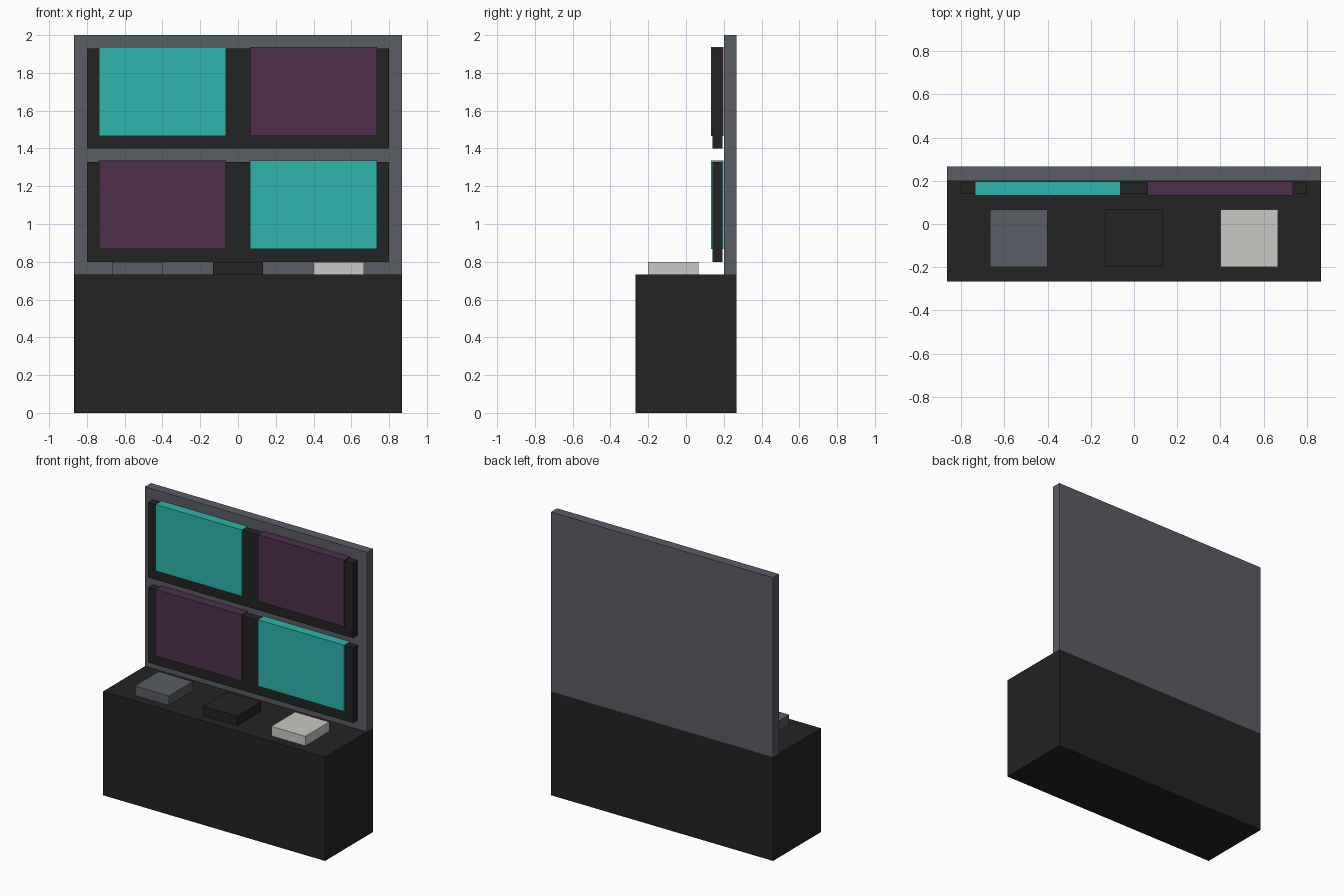
import bpy

if "Cube" in bpy.data.objects:
    bpy.data.objects.remove(bpy.data.objects["Cube"])


def srgb(hex_code):
    vals = [int(hex_code[i:i + 2], 16) / 255 for i in (0, 2, 4)]
    return [v / 12.92 if v <= 0.04045 else ((v + 0.055) / 1.055) ** 2.4 for v in vals] + [1.0]


def material(name, hex_code):
    m = bpy.data.materials.new(name)
    m.diffuse_color = srgb(hex_code)
    m.use_nodes = True
    m.node_tree.nodes["Principled BSDF"].inputs["Base Color"].default_value = m.diffuse_color
    return m


BLACK = material("black", "232323")
GREY = material("slate grey", "5A5D65")
TEAL = material("teal", "2EB6AD")
PURPLE = material("dark purple", "502F4F")
LIGHT = material("light grey", "C9C9C3")


def box(name, x, y, z, mat):
    """Axis-aligned box from (min, max) ranges."""
    bpy.ops.mesh.primitive_cube_add(size=1)
    o = bpy.context.object
    o.name = name
    for v in o.data.vertices:
        v.co = [r[0] if c < 0 else r[1] for c, r in zip(v.co, (x, y, z))]
    o.data.materials.append(mat)
    return o


W = 0.867      # half width
TOP = 0.733    # counter height

# Desk and back panel
box("desk_cabinet", (-W, W), (-0.267, 0.267), (0, TOP), BLACK)
box("back_panel", (-W, W), (0.2, 0.267), (TOP, 2.0), GREY)

# Two rows of monitors: a dark backing with two screens in alternating colours
for row, (z, colours) in enumerate([(0.8, (PURPLE, TEAL)), (1.4, (TEAL, PURPLE))]):
    box(f"monitor_backing_{row}", (-0.8, 0.8), (0.14, 0.193), (z, z + 0.529), BLACK)
    for side, mat, label in zip((-1, 1), colours, ("left", "right")):
        xs = sorted((side * 0.063, side * 0.737))
        box(f"screen_{label}_{row}", xs, (0.132, 0.198), (z + 0.067, z + 0.536), mat)

# Three low control boxes on the desk
for label, x, mat in (("left", -0.533, GREY), ("middle", 0, BLACK), ("right", 0.533, LIGHT)):
    box(f"control_box_{label}", (x - 0.133, x + 0.133), (-0.2, 0.067), (TOP, 0.8), mat)
